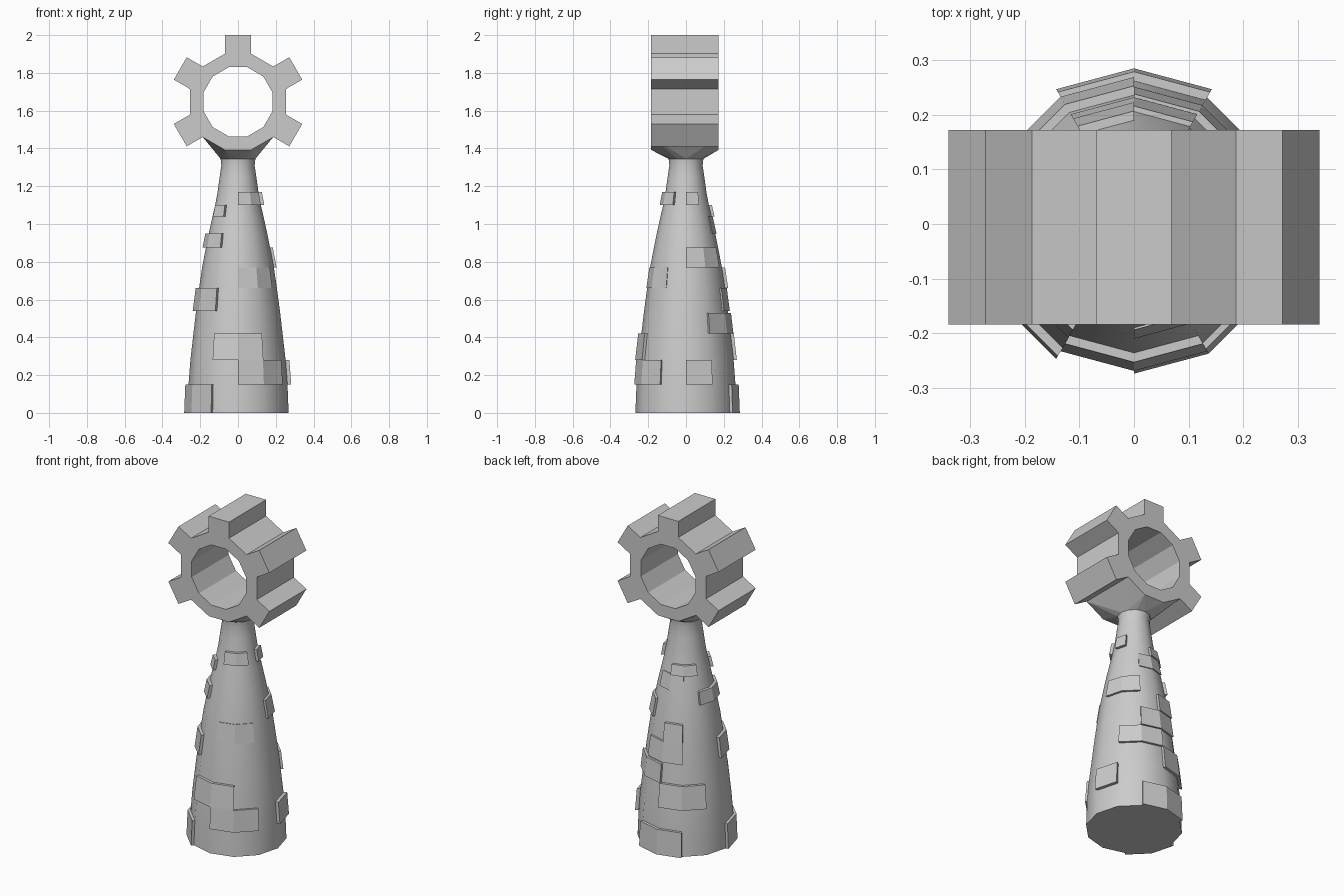
import bpy, bmesh
from math import radians, sin, cos, tan, pi
from mathutils import Vector

if "Cube" in bpy.data.objects:
    bpy.data.objects.remove(bpy.data.objects["Cube"])

# tower silhouette: (height, radius)
PROFILE = [(0, .268), (.15, .262), (.28, .252), (.42, .236), (.54, .222), (.66, .206), (.77, .190),
           (.875, .170), (.95, .155), (1.04, .135), (1.10, .121), (1.17, .108), (1.25, .097),
           (1.31, .088), (1.345, .092)]
RING_Z, INNER, OUTER, TOOTH = 1.647, .183, .255, .353
Y0, Y1 = -.184, .172


def finish(name, bm, smooth=None):
    bmesh.ops.recalc_face_normals(bm, faces=bm.faces[:])
    me = bpy.data.meshes.new(name)
    bm.to_mesh(me)
    bm.free()
    ob = bpy.data.objects.new(name, me)
    bpy.context.collection.objects.link(ob)
    if smooth:
        bpy.ops.object.select_all(action='DESELECT')
        ob.select_set(True)
        bpy.context.view_layer.objects.active = ob
        bpy.ops.object.shade_smooth_by_angle(angle=radians(smooth))
    return ob


def radius(z):
    for (z0, r0), (z1, r1) in zip(PROFILE, PROFILE[1:]):
        if z <= z1:
            return r0 + (r1 - r0) * (z - z0) / (z1 - z0)
    return PROFILE[-1][1]


def polar(r, deg, z):
    return (r * cos(radians(deg)), r * sin(radians(deg)), z)


def loft(bm, loops):
    rings = [[bm.verts.new(p) for p in lp] for lp in loops]
    for a, b in zip(rings, rings[1:]):
        n = len(a)
        for i in range(n):
            bm.faces.new((a[i], a[(i + 1) % n], b[(i + 1) % n], b[i]))
    bm.faces.new(rings[0][::-1])
    bm.faces.new(rings[-1])


# tower body, twelve sides
bm = bmesh.new()
loft(bm, [[polar(r, a, z) for a in range(0, 360, 30)] for z, r in PROFILE])
finish("tower_body", bm, 40)

# raised bricks: start angle, end angle, bottom, top, how far they stand out
BRICKS = [
    (60, 120, 0, .15, .017), (180, 240, 0, .15, .017),
    (270, 330, .15, .28, .012), (0, 30, .15, .28, .020),
    (240, 300, .28, .42, .017), (90, 150, .28, .42, .017),
    (30, 90, .42, .53, .015),
    (180, 240, .54, .66, .018), (60, 120, .54, .66, .010), (90, 120, .66, .77, .017),
    (270, 330, .66, .77, .004), (0, 60, .77, .875, .014),
    (150, 240, .875, .95, .018), (60, 120, .95, 1.04, .006),
    (90, 150, 1.04, 1.10, .016), (210, 240, 1.04, 1.10, .018),
    (270, 330, 1.10, 1.17, .018), (0, 30, 1.10, 1.17, .018),
]
bm = bmesh.new()
for a0, a1, z0, z1, out in BRICKS:
    angles = list(range(a0, a1 + 1, 30))
    loft(bm, [[polar(radius(z) + out, a, z) for a in angles] +
              [polar(radius(z) - .02, a, z) for a in reversed(angles)] for z in (z0, z1)])
finish("raised_bricks", bm)


# toothed ring: twelve sectors, five of them carrying a tooth
def ring_point(deg, out, side):
    d, t = radians(deg), radians(deg + 90)
    return Vector((out * cos(d) + side * cos(t), Y0, RING_Z + out * sin(d) + side * sin(t)))


bm = bmesh.new()
half_in, half_out = INNER * tan(pi / 12), OUTER * tan(pi / 12)


def quad(deg, r0, h0, r1, h1):
    pts = [(r0, -h0), (r1, -h1), (r1, h1), (r0, h0)]
    bm.faces.new([bm.verts.new(ring_point(deg, r, h)) for r, h in pts])


for deg in range(0, 360, 30):
    quad(deg, INNER, half_in, OUTER, half_out)
    if deg in (30, 90, 150, 210, 330):
        quad(deg, OUTER, half_out, TOOTH, half_out)
bmesh.ops.remove_doubles(bm, verts=bm.verts[:], dist=.001)
ext = bmesh.ops.extrude_face_region(bm, geom=bm.faces[:], use_keep_orig=True)
bmesh.ops.translate(bm, vec=(0, Y1 - Y0, 0),
                    verts=[g for g in ext['geom'] if isinstance(g, bmesh.types.BMVert)])
finish("toothed_ring", bm)

# flared neck joining the tower top to the lowest three ring sides
bm = bmesh.new()
for a in range(0, 360, 30):
    bm.verts.new(polar(.092, a, 1.345))
R = OUTER / cos(pi / 12)
for a in (225, 255, 285, 315):
    for y in (Y0, Y1):
        bm.verts.new((R * cos(radians(a)), y, RING_Z + R * sin(radians(a))))
bmesh.ops.convex_hull(bm, input=bm.verts[:])
finish("flared_neck", bm)
